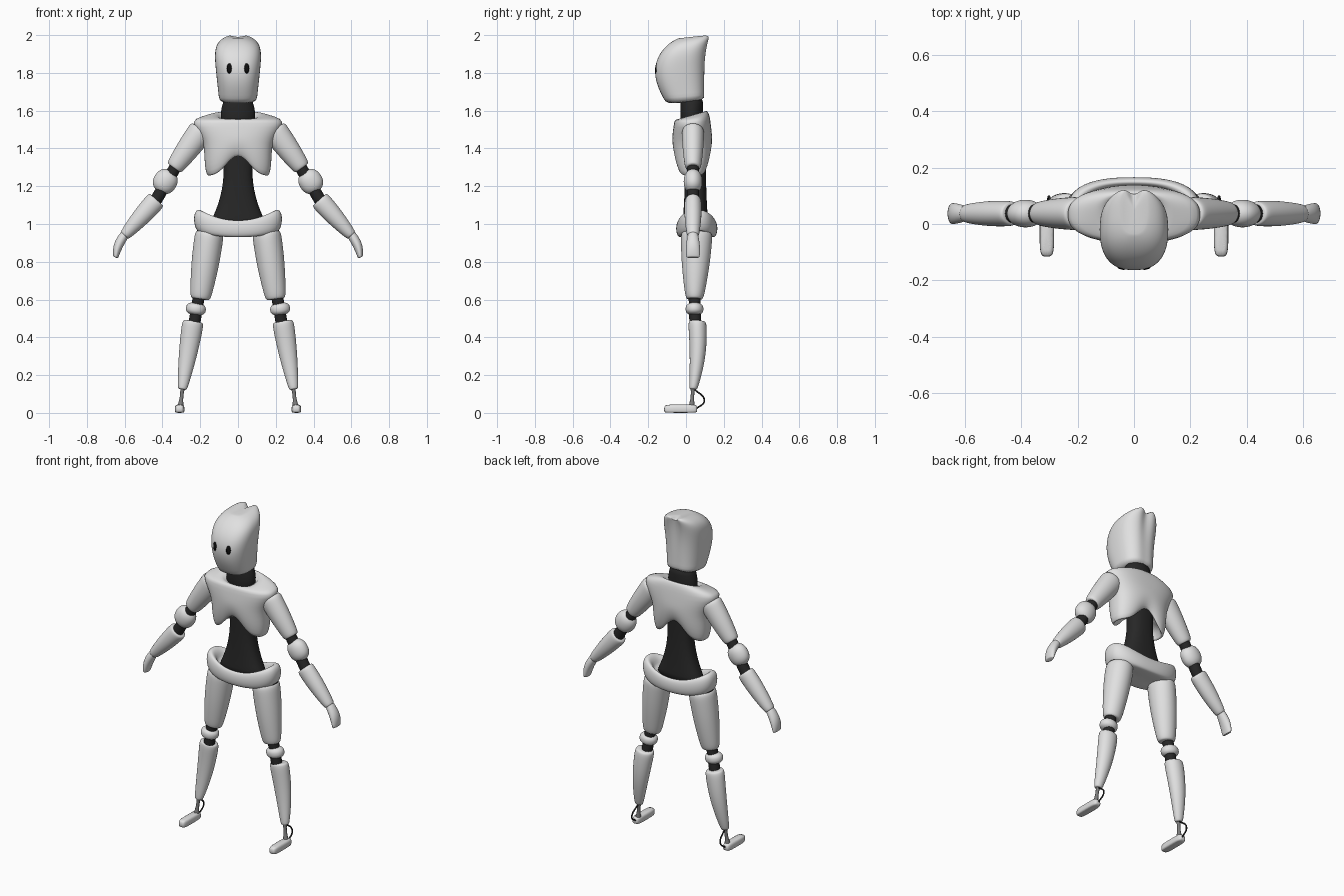
import bpy
from math import sin, cos, pi, exp, copysign, radians
from mathutils import Vector

cube = bpy.data.objects.get("Cube")
if cube:
    bpy.data.objects.remove(cube, do_unlink=True)


def material(name, value):
    m = bpy.data.materials.new(name)
    m.use_nodes = True
    color = (value, value, value, 1)
    m.diffuse_color = color
    m.node_tree.nodes["Principled BSDF"].inputs["Base Color"].default_value = color
    return m


SHELL = material("light grey shell", 0.75)
JOINT = material("dark rubber", 0.02)
METAL = material("grey metal", 0.2)
EYE = material("black eye", 0.005)


def loft(name, rings, mat, smooth_level=1, mirror=False):
    """Skin a list of equal-sized point rings and cap both ends."""
    n = len(rings[0])
    verts = [p for ring in rings for p in ring]
    last = len(verts) - n
    faces = [list(reversed(range(n))), list(range(last, last + n))]
    for start in range(0, last, n):
        for i in range(n):
            j = (i + 1) % n
            faces.append([start + i, start + j, start + n + j, start + n + i])
    mesh = bpy.data.meshes.new(name)
    mesh.from_pydata(verts, [], faces)
    mesh.materials.append(mat)
    ob = bpy.data.objects.new(name, mesh)
    bpy.context.collection.objects.link(ob)
    if mirror:
        ob.modifiers.new("Mirror", 'MIRROR').use_mirror_merge = False
    if smooth_level:
        subsurf = ob.modifiers.new("Subdivision", 'SUBSURF')
        subsurf.levels = subsurf.render_levels = smooth_level
    bpy.ops.object.select_all(action='DESELECT')
    ob.select_set(True)
    bpy.context.view_layer.objects.active = ob
    # consistent outward normals
    bpy.ops.object.mode_set(mode='EDIT')
    bpy.ops.mesh.select_all(action='SELECT')
    bpy.ops.mesh.normals_make_consistent(inside=False)
    bpy.ops.object.mode_set(mode='OBJECT')
    bpy.ops.object.shade_smooth()
    return ob


def oval(half_width, middle, half_depth, power=2.5, count=40, offset=0):
    """Horizontal superellipse as (x, y, front-to-back fraction)."""
    points = []
    for i in range(count):
        c, s = cos(2 * pi * i / count), sin(2 * pi * i / count)
        c = copysign(abs(c) ** (2 / power), c)
        s = copysign(abs(s) ** (2 / power), s)
        points.append((offset + half_width * c, middle + half_depth * s, (1 + s) / 2))
    return points


def limb(name, mat, top, bottom, top_size, bottom_size, swell=0, bow=(0, 0, 0),
         roundness=12, steps=14, count=20):
    """Mirrored tapered limb; sizes are (sideways, front-to-back) radii."""
    top, bottom, bow = Vector(top), Vector(bottom), Vector(bow)
    top_size, bottom_size = Vector(top_size), Vector(bottom_size)
    axis = (bottom - top).normalized()
    side = Vector((-axis.z, 0, axis.x)).normalized()
    depth = axis.cross(side)
    rings = []
    for k in range(steps + 1):
        w = -0.995 * cos(pi * k / steps)
        t = (1 + w) / 2
        centre = top.lerp(bottom, t) + bow * sin(pi * t)
        ends = (1 - abs(w) ** roundness) ** (1 / roundness)
        size = (top_size.lerp(bottom_size, t) + Vector((swell, swell)) * sin(pi * t)) * ends
        rings.append([centre + side * size.x * cos(2 * pi * i / count)
                      + depth * size.y * sin(2 * pi * i / count) for i in range(count)])
    return loft(name, rings, mat, mirror=True)


# Head: domed shape, tilted, with a cleft over the crown and down the back
rings = []
steps = 16
for k in range(steps + 1):
    t = 0.985 * sin(pi / 2 * k / steps)
    dome = (1 - t ** 8) ** 0.5
    front = -(0.1 + 0.065 * sin(pi * t)) * dome
    back = 0.1 + 0.04 * t ** 4
    cleft = 0.004 + 0.03 * t ** 3
    ring = []
    for x, y, f in oval((0.098 + 0.04 * t) * dome, (front + back) / 2, (back - front) / 2):
        groove = cleft * exp(-(x / 0.028) ** 2)
        ring.append((x, y - groove * max(0, 2 * f - 1),
                     1.63 + 0.36 * t + 0.02 * f - groove * f * t ** 6))
    rings.append(ring)
head = loft("head", rings, SHELL)

# Eyes: thin oval patches resting on the face
for name, x in (("left_eye", 0.05), ("right_eye", -0.05)):
    angles = [2 * pi * i / 16 for i in range(16)]
    eye = loft(name, [[(x + 0.016 * s * cos(a), -0.17, 1.825 + 0.029 * s * sin(a))
                       for a in angles] for s in (0.1, 0.5, 1)], EYE, smooth_level=0)
    wrap = eye.modifiers.new("Wrap", 'SHRINKWRAP')
    wrap.target = head
    wrap.wrap_mode = 'ABOVE_SURFACE'
    wrap.offset = 0.003

# Neck
loft("neck", [[(x, y, z) for x, y, f in oval(width, 0.03, 0.06, power=2)]
              for z, width in ((1.48, 0.09), (1.6, 0.095), (1.63, 0.08), (1.68, 0.075))], JOINT)

# Chest shell: inner wall, arched hem, shoulders, dipped collar
rings = []
for z, width, depth in ((1.33, 0.14, 0.06), (1.25, 0.15, 0.07), (1.25, 0.165, 0.08),
                        (1.31, 0.177, 0.097), (1.38, 0.178, 0.105), (1.43, 0.185, 0.106),
                        (1.48, 0.21, 0.104), (1.55, 0.25, 0.096), (1.58, 0.2, 0.09),
                        (1.6, 0.14, 0.08), (1.6, 0.1, 0.07), (1.54, 0.085, 0.06)):
    arch = max(0, 1.48 - z) / 2
    dip = max(0, z - 1.54) * 0.75
    rings.append([(x, y, z + arch * exp(-(x / 0.08) ** 2) - dip * (1 - f))
                  for x, y, f in oval(width, 0.033, depth)])
loft("chest_shell", rings, SHELL)

# Abdomen: waisted column
rings = []
for k in range(10):
    z = 0.98 + 0.05 * k
    flare = ((z - 1.28) / 0.25) ** 2
    rings.append([(x, y, z) for x, y, f in oval(0.076 + 0.06 * flare, 0.05, 0.056 + 0.01 * flare)])
loft("abdomen", rings, JOINT)

# Pelvis: closed bowl with a rolled rim that rises at the hips
sections = [(0.93, 0.4), (0.93, 0.65)]
for degrees in range(-90, 210, 30):
    a = radians(degrees)
    sections.append((0.975 + 0.045 * sin(a), 0.84 + 0.16 * cos(a)))
rings = []
for z, scale in sections:
    lift = 0.025 + 0.55 * (z - 0.93)
    rings.append([(x, y, z + lift * (x / 0.23) ** 2)
                  for x, y, f in oval(0.235 * scale, 0.057, 0.11 * scale)])
loft("pelvis", rings, SHELL)

# Arms
Y = 0.037
limb("upper_arms", SHELL, (0.19, Y, 1.5), (0.34, Y, 1.295), (0.07, 0.06), (0.046, 0.042), swell=0.004)
limb("elbow_joints", JOINT, (0.32, Y, 1.32), (0.45, Y, 1.1), (0.033, 0.033), (0.033, 0.033))
limb("elbow_balls", SHELL, (0.35, Y, 1.28), (0.42, Y, 1.17), (0.064, 0.05), (0.064, 0.05), roundness=2.3)
limb("forearms", SHELL, (0.43, Y, 1.13), (0.602, Y, 0.938), (0.054, 0.045), (0.029, 0.032), swell=0.006)
limb("hands", SHELL, (0.592, Y, 0.955), (0.648, Y, 0.822), (0.024, 0.025), (0.014, 0.036),
     swell=0.006, bow=(0.012, 0, 0))

# Legs
limb("hip_joints", JOINT, (0.145, 0.057, 1), (0.155, 0.057, 0.93), (0.066, 0.07), (0.07, 0.07))
limb("thighs", SHELL, (0.15, 0.057, 0.96), (0.2, 0.045, 0.6), (0.078, 0.086), (0.054, 0.047), swell=0.007)
limb("knee_joints", JOINT, (0.205, 0.045, 0.63), (0.235, 0.05, 0.45), (0.032, 0.032), (0.032, 0.032))
limb("knee_rings", SHELL, (0.218, 0.045, 0.583), (0.228, 0.045, 0.517), (0.054, 0.048), (0.054, 0.048),
     roundness=2.5)
limb("shins", SHELL, (0.237, 0.06, 0.487), (0.295, 0.038, 0.123), (0.059, 0.05), (0.025, 0.022),
     swell=0.006, bow=(0, 0.012, 0))

# Ankles, feet and heel cables
limb("ankle_rods", METAL, (0.293, Y, 0.135), (0.305, 0.03, 0.03), (0.013, 0.013), (0.018, 0.018),
     swell=-0.006)
loft("feet", [[(x, y, z) for x, y, f in oval(0.026 - inset, -0.028, 0.088 - inset, power=4, offset=0.309)]
              for z, inset in ((0, 0.004), (0.006, 0), (0.035, 0), (0.045, 0.008))],
     SHELL, mirror=True)
data = bpy.data.curves.new("heel_cables", 'CURVE')
data.dimensions = '3D'
data.bevel_depth = 0.0045
data.bevel_resolution = 2
data.materials.append(JOINT)
path = data.splines.new('BEZIER')
path.bezier_points.add(2)
for knot, place in zip(path.bezier_points, ((0.294, 0.045, 0.125), (0.302, 0.097, 0.065), (0.306, 0.055, 0.022))):
    knot.co = place
    knot.handle_left_type = knot.handle_right_type = 'AUTO'
cables = bpy.data.objects.new("heel_cables", data)
bpy.context.collection.objects.link(cables)
cables.modifiers.new("Mirror", 'MIRROR')
